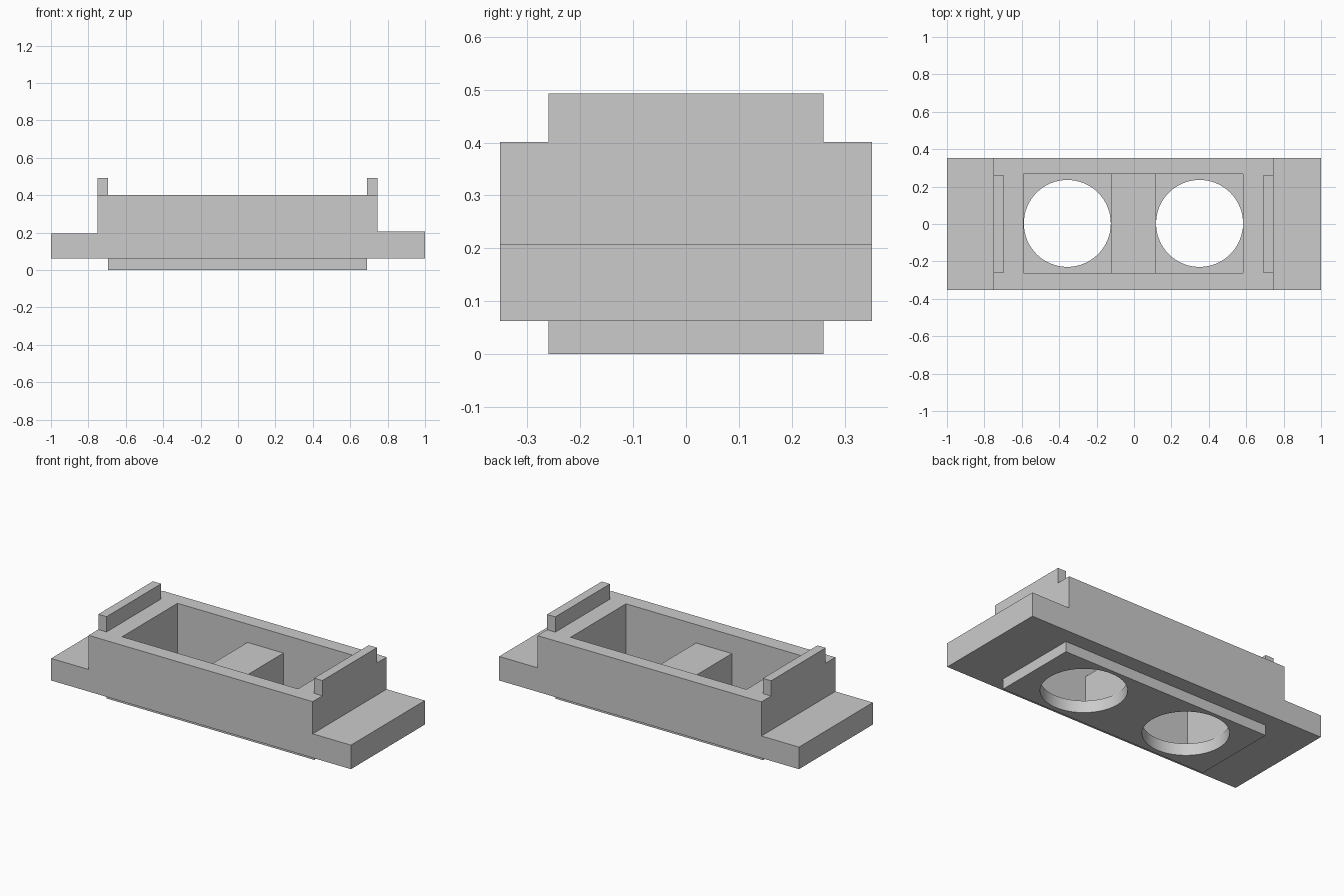
import bpy, bmesh
from mathutils import Matrix

if "Cube" in bpy.data.objects:
    bpy.data.objects.remove(bpy.data.objects["Cube"])


def finish(name, bm):
    bmesh.ops.recalc_face_normals(bm, faces=bm.faces[:])
    mesh = bpy.data.meshes.new(name)
    bm.to_mesh(mesh)
    bm.free()
    obj = bpy.data.objects.new(name, mesh)
    bpy.context.collection.objects.link(obj)
    return obj


def extrude_y(name, profile, y0, y1):
    """Prism from an (x, z) outline swept from y0 to y1."""
    bm = bmesh.new()
    face = bm.faces.new([bm.verts.new((x, y0, z)) for x, z in profile])
    out = bmesh.ops.extrude_face_region(bm, geom=[face])
    verts = [v for v in out["geom"] if isinstance(v, bmesh.types.BMVert)]
    bmesh.ops.translate(bm, vec=(0, y1 - y0, 0), verts=verts)
    return finish(name, bm)


def box(name, x0, x1, y0, y1, z0, z1):
    return extrude_y(name, [(x0, z0), (x1, z0), (x1, z1), (x0, z1)], y0, y1)


def cylinder(name, x, y, radius, z0, z1):
    bm = bmesh.new()
    bmesh.ops.create_cone(bm, cap_ends=True, segments=64, radius1=radius,
                          radius2=radius, depth=z1 - z0,
                          matrix=Matrix.Translation((x, y, (z0 + z1) / 2)))
    return finish(name, bm)


def boolean(target, tool, operation):
    mod = target.modifiers.new(tool.name, "BOOLEAN")
    mod.object, mod.operation, mod.solver = tool, operation, "EXACT"
    tool.hide_render = True
    bpy.context.view_layer.objects.active = target
    bpy.ops.object.modifier_apply(modifier=mod.name)
    bpy.data.objects.remove(tool)


# Housing with a mounting flange at each end
housing = extrude_y("housing", [
    (-1, 0.062), (1, 0.062), (1, 0.207), (0.745, 0.207), (0.745, 0.401),
    (-0.75, 0.401), (-0.75, 0.195), (-1, 0.195)], -0.352, 0.352)

# Raised pad underneath
boolean(housing, box("pad", -0.695, 0.69, -0.26, 0.26, 0, 0.066), "UNION")

# Open pocket, leaving a low bridge across the middle
pocket = extrude_y("pocket_cutter", [
    (-0.59, 0.072), (-0.123, 0.072), (-0.123, 0.29), (0.117, 0.29),
    (0.117, 0.072), (0.584, 0.072), (0.584, 0.6), (-0.59, 0.6)], -0.262, 0.266)
boolean(housing, pocket, "DIFFERENCE")

# Round openings through the floor
for x in (-0.3565, 0.3505):
    boolean(housing, cylinder("hole_cutter", x, 0.003, 0.2325, -0.1, 0.2),
            "DIFFERENCE")

# Upright end lips
for name, x0, x1 in (("left_lip", -0.75, -0.695), ("right_lip", 0.69, 0.745)):
    box(name, x0, x1, -0.26, 0.26, 0.401, 0.493)

# Smooth hole walls, sharp edges elsewhere
bpy.ops.object.select_all(action="DESELECT")
housing.select_set(True)
bpy.context.view_layer.objects.active = housing
bpy.ops.object.shade_smooth_by_angle()
